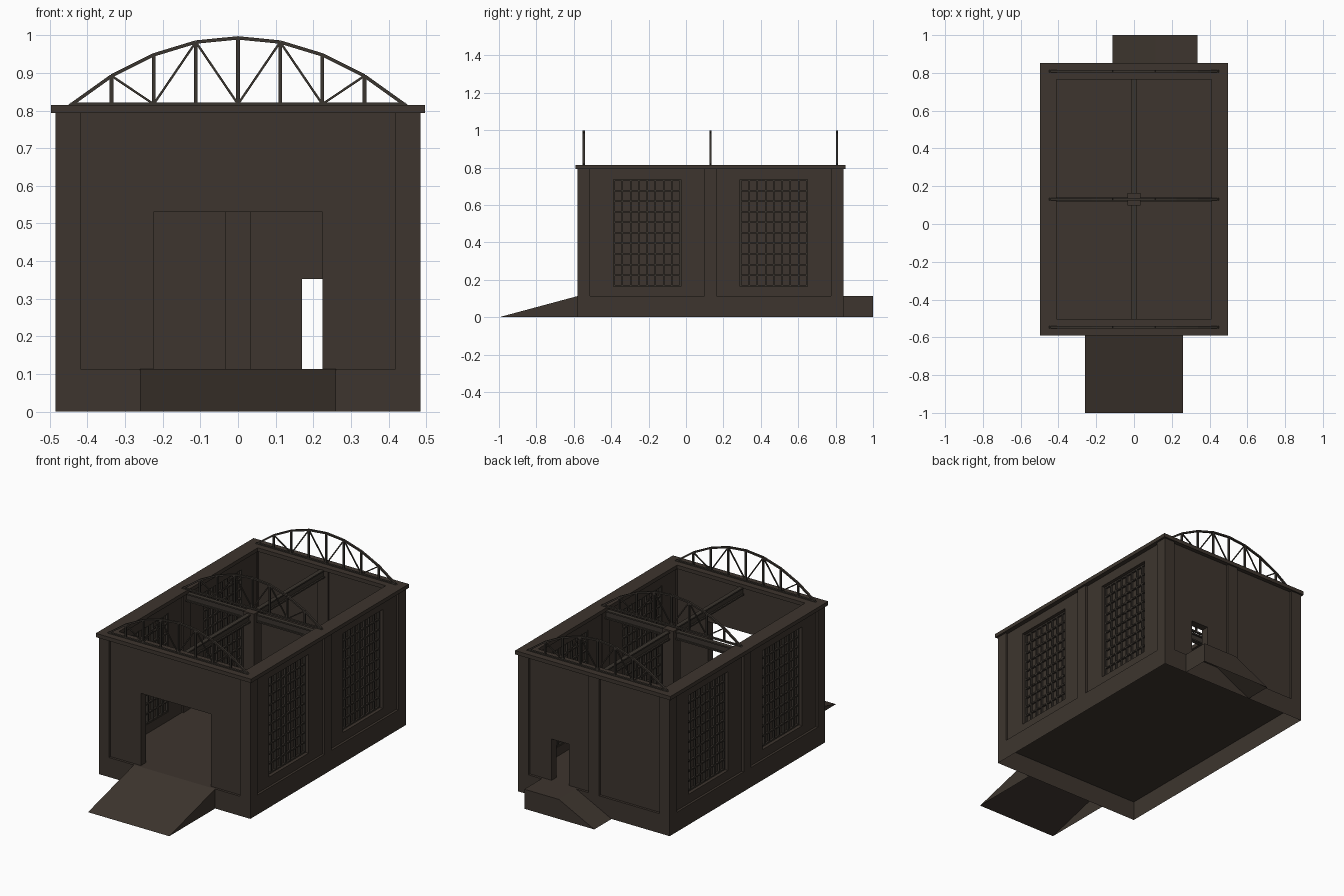
import bpy, bmesh, math
from mathutils import Vector, Matrix

if "Cube" in bpy.data.objects:
    bpy.data.objects.remove(bpy.data.objects["Cube"])

def material(name, r, g, b):
    m = bpy.data.materials.new(name)
    m.diffuse_color = (r, g, b, 1)
    m.use_nodes = True
    m.node_tree.nodes["Principled BSDF"].inputs["Base Color"].default_value = m.diffuse_color
    return m

BROWN = material("dark brown", 0.047, 0.0355, 0.0275)
STEEL = material("dark steel", 0.042, 0.0345, 0.0275)

YC = 0.131              # centre of the hall along y
HX, HY = 0.485, 0.711   # half sizes of the hall
P = 0.0665              # pilaster width
Z0, Z1, Z2 = 0.113, 0.793, 0.815
REC, THICK = 0.014, 0.045

def finish(bm, name, mat, skip=None):
    bmesh.ops.recalc_face_normals(bm, faces=bm.faces)
    if skip:  # leave chosen faces open
        bmesh.ops.delete(bm, geom=[f for f in bm.faces if all(skip(v.co) for v in f.verts)], context='FACES')
    me = bpy.data.meshes.new(name)
    bm.to_mesh(me)
    bm.free()
    me.materials.append(mat)
    ob = bpy.data.objects.new(name, me)
    bpy.context.collection.objects.link(ob)
    return ob

def add_box(bm, x0, x1, y0, y1, z0, z1):
    m = Matrix.Translation(((x0 + x1) / 2, (y0 + y1) / 2, (z0 + z1) / 2))
    bmesh.ops.create_cube(bm, size=1, matrix=m @ Matrix.Diagonal((x1 - x0, y1 - y0, z1 - z0, 1)))

def boxes(name, mat, *dims, skip=None):
    bm = bmesh.new()
    for d in dims:
        add_box(bm, *d)
    return finish(bm, name, mat, skip)

def extrude(bm, faces, vec):
    r = bmesh.ops.extrude_face_region(bm, geom=faces)
    bmesh.ops.translate(bm, vec=vec, verts=[v for v in r["geom"] if isinstance(v, bmesh.types.BMVert)])

def sheet(name, mat, us, ws, hole, place, vec):
    """Slab on a grid of break lines with one cell left open."""
    bm = bmesh.new()
    grid = [[bm.verts.new(place(u, w)) for w in ws] for u in us]
    faces = []
    for i in range(len(us) - 1):
        for j in range(len(ws) - 1):
            if (i, j) != hole:
                faces.append(bm.faces.new((grid[i][j], grid[i + 1][j], grid[i + 1][j + 1], grid[i][j + 1])))
    extrude(bm, faces, vec)
    return finish(bm, name, mat)

def open_bottom(c):
    return c.z < 1e-4

# base with floor, open underneath
boxes("floor_base", BROWN, (-HX, HX, YC - HY, YC + HY, 0, Z0), skip=open_bottom)

# corner pilasters, side middle pilasters, back middle pilaster
for sx, side in ((-1, "left"), (1, "right")):
    for y, pos in ((YC - HY + P / 2, "front"), (YC, "middle"), (YC + HY - P / 2, "back")):
        x = sx * (HX - P / 2)
        boxes(f"{side}_{pos}_pilaster", BROWN, (x - P / 2, x + P / 2, y - P / 2, y + P / 2, Z0, Z1))
boxes("back_pilaster", BROWN, (-P / 2, P / 2, YC + HY - P, YC + HY, Z0, Z1))

# front wall with wide doorway, back wall with small doorway
wx = HX - P
sheet("front_wall", BROWN, (-wx, -0.225, 0.225, wx), (Z0, 0.531, Z1), (1, 0),
      lambda u, w: (u, YC - HY + REC, w), (0, THICK, 0))
sheet("back_wall", BROWN, (-wx, 0.170, 0.28, wx), (Z0, 0.352, Z1), (1, 0),
      lambda u, w: (u, YC + HY - REC, w), (0, -THICK, 0))

# side walls with two gridded windows each
WZ0, WZ1, WW = 0.165, 0.737, 0.181
wy = HY - P
for sx, side in ((-1, "left"), (1, "right")):
    for sy, end in ((-1, "front"), (1, "back")):
        c = YC + sy * (wy + P / 2) / 2
        a, b = sorted((YC + sy * P / 2, YC + sy * wy))
        sheet(f"{side}_{end}_wall", BROWN, (a, c - WW, c + WW, b), (Z0, WZ0, WZ1, Z1), (1, 1),
              lambda u, w: (sx * (HX - REC), u, w), (-sx * THICK, 0, 0))
        xm = sx * (HX - REC - 0.031)
        boxes(f"{side}_{end}_window_pane", BROWN, (xm - 0.001, xm + 0.001, c - WW, c + WW, WZ0, WZ1))
        bars = []
        t, d = 0.004, 0.012
        for i in range(9):
            y = c - WW + t + i * (2 * WW - 2 * t) / 8
            bars.append((xm - d, xm + d, y - t, y + t, WZ0, WZ1))
        for j in range(11):
            z = WZ0 + t + j * (WZ1 - WZ0 - 2 * t) / 10
            bars.append((xm - d + 0.0005, xm + d - 0.0005, c - WW, c + WW, z - t, z + t))
        boxes(f"{side}_{end}_window_bars", STEEL, *bars)

# roof-edge cap ring
ox, ix, oy, iy = 0.497, 0.41, 0.721, 0.635
sheet("cap_ring", BROWN, (-ox, -ix, ix, ox), (YC - oy, YC - iy, YC + iy, YC + oy), (1, 1),
      lambda u, w: (u, w, Z1), (0, 0, Z2 - Z1))

# centre column and crossing I-beams
C = 0.034
boxes("centre_column", BROWN, (-C, C, YC - C, YC + C, Z0, 0.805))
bz0, bz1, f = 0.75, 0.797, 0.008
bx, by = HX - P, HY - P
beam = ((bz0, bz0 + f, 0.0125), (bz0 + f, bz1 - f, 0.004), (bz1 - f, bz1, 0.0125))
boxes("cross_beam", STEEL, *[(-bx, bx, YC - h, YC + h, a, b) for a, b, h in beam])
boxes("long_beam", STEEL, *[(-h, h, YC - by, YC + by, a, b) for a, b, h in beam])

# bowstring trusses
def strut(bm, p, q, w, depth):
    p, q = Vector(p), Vector(q)
    d = q - p
    rot = Matrix.Rotation(math.atan2(-d.z, d.x), 4, 'Y')
    bmesh.ops.create_cube(bm, size=1, matrix=Matrix.Translation((p + q) / 2) @ rot
                          @ Matrix.Diagonal((d.length, depth, w, 1)))

NX = [0.112 * (i - 4) for i in range(9)]
TOP = [0.812, 0.892, 0.948, 0.982, 0.993]
TOP = TOP + TOP[-2::-1]
BOT = 0.817
for name, y in (("front_truss", -0.547), ("middle_truss", YC), ("back_truss", 0.808)):
    bm = bmesh.new()
    strut(bm, (-0.445, y, BOT), (0.445, y, BOT), 0.009, 0.012)
    for i in range(8):
        strut(bm, (NX[i], y, TOP[i]), (NX[i + 1], y, TOP[i + 1]), 0.009, 0.012)
    for i in range(1, 8):
        strut(bm, (NX[i], y, BOT), (NX[i], y, TOP[i]), 0.010, 0.010)
    for s in (1, -1):
        for a, b in ((1, 2), (3, 2), (3, 4)):   # top node to bottom node
            strut(bm, (s * NX[a], y, TOP[a]), (s * NX[b], y, BOT), 0.006, 0.006)
    finish(bm, name, STEEL)

# front ramp, and back landing with side ramp, open underneath and against the base
yf, yb = YC - HY, YC + HY

def prism(name, pts, vec, skip):
    bm = bmesh.new()
    extrude(bm, [bm.faces.new([bm.verts.new(p) for p in pts])], vec)
    return finish(bm, name, BROWN, skip)

# first the bottom face is dropped, then the face touching the base
def drop(y):
    def test(face):
        return all(v.co.z < 1e-4 for v in face.verts) or all(abs(v.co.y - y) < 1e-4 for v in face.verts)
    return test

for name, pts, vec, y in (
        ("front_ramp", [(-0.26, -1, 0), (-0.26, yf, 0), (-0.26, yf, Z0)], (0.52, 0, 0), yf),
        ("back_landing_ramp", [(-0.113, yb, 0), (0.335, yb, 0), (0.335, yb, Z0), (0.113, yb, Z0)],
         (0, 1 - yb, 0), yb)):
    ob = prism(name, pts, vec, None)
    bm = bmesh.new()
    bm.from_mesh(ob.data)
    bmesh.ops.delete(bm, geom=[f for f in bm.faces if drop(y)(f)], context='FACES')
    bm.to_mesh(ob.data)
    bm.free()
